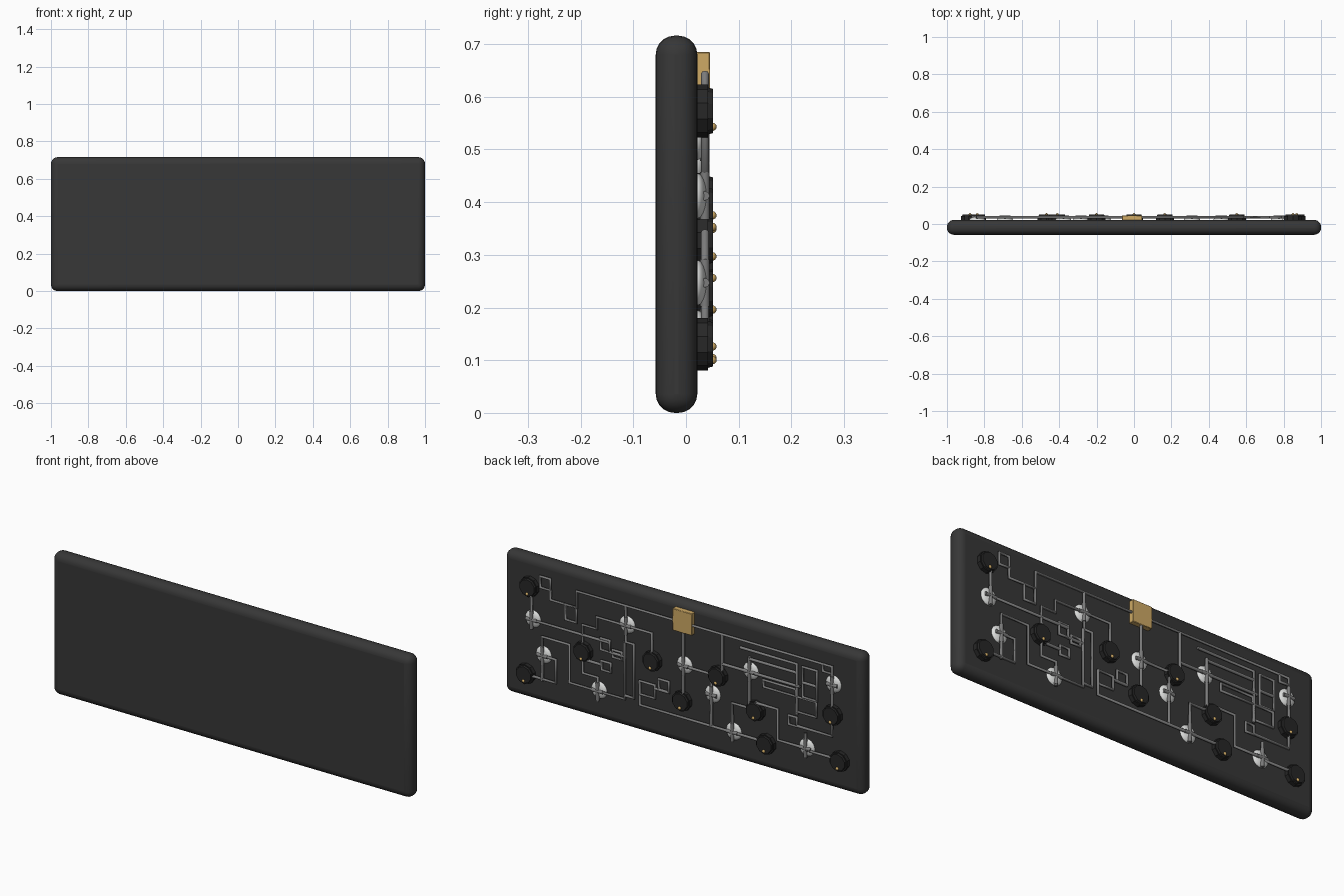
import bpy
import math
from mathutils import Vector

default_cube = bpy.data.objects.get("Cube")
if default_cube:
    bpy.data.objects.remove(default_cube, do_unlink=True)

BACK = 0.021        # rear face of the panel
TUBE_Y = 0.036      # depth of the tube centre lines


def make_material(name, colour):
    material = bpy.data.materials.new(name)
    material.use_nodes = True
    material.diffuse_color = (*colour, 1)
    shader = material.node_tree.nodes["Principled BSDF"]
    shader.inputs["Base Color"].default_value = (*colour, 1)
    return material


charcoal = make_material("charcoal", (0.038, 0.038, 0.038))
black = make_material("black", (0.02, 0.02, 0.02))
steel = make_material("steel grey", (0.2, 0.2, 0.2))
white = make_material("off white", (0.72, 0.73, 0.72))
brass = make_material("brass", (0.62, 0.4, 0.13))


def finish(name, material, smooth=True):
    part = bpy.context.object
    part.name = name
    part.data.materials.append(material)
    if smooth:
        bpy.ops.object.shade_smooth_by_angle(angle=math.radians(35))
    return part


def box(name, material, location, size, bevel, segments):
    bpy.ops.mesh.primitive_cube_add(size=1, location=location)
    part = bpy.context.object
    part.scale = size
    bpy.ops.object.transform_apply(location=False, rotation=False, scale=True)
    modifier = part.modifiers.new("rounding", "BEVEL")
    modifier.width = bevel
    modifier.segments = segments
    return finish(name, material)


def knob(x, z):
    # Faceted body with a chamfered face and a small pointer dot near its lower edge
    bpy.ops.mesh.primitive_cylinder_add(vertices=10, radius=0.05, depth=0.03,
                                        location=(x, BACK + 0.015, z),
                                        rotation=(-math.pi / 2, 0, 0))
    body = finish("knob", black, smooth=False)
    for vertex in body.data.vertices:
        if vertex.co.z > 0:
            vertex.co.x *= 0.84
            vertex.co.y *= 0.84
    bpy.ops.mesh.primitive_cylinder_add(vertices=10, radius=0.05, depth=0.021,
                                        location=(x, BACK + 0.0105, z),
                                        rotation=(-math.pi / 2, 0, 0))
    finish("knob_skirt", black, smooth=False)
    bpy.ops.mesh.primitive_uv_sphere_add(segments=12, ring_count=8, radius=0.008,
                                         location=(x, BACK + 0.029, z - 0.03))
    finish("knob_pointer", brass)


def lens(x, z):
    # Shallow round dome lying on the panel
    bpy.ops.mesh.primitive_uv_sphere_add(segments=24, ring_count=12, radius=0.043,
                                         location=(x, BACK, z))
    dome = bpy.context.object
    dome.scale.y = 0.42
    finish("lens", white)


def tube(name, points, closed=False, radius=0.0075):
    curve = bpy.data.curves.new(name, "CURVE")
    curve.dimensions = "3D"
    curve.bevel_depth = radius
    curve.bevel_resolution = 2
    curve.use_fill_caps = True
    spline = curve.splines.new("POLY")
    spline.points.add(len(points) - 1)
    for point, (x, z) in zip(spline.points, points):
        point.co = (x, TUBE_Y, z, 1)
    spline.use_cyclic_u = closed
    curve.materials.append(steel)
    part = bpy.data.objects.new(name, curve)
    bpy.context.collection.objects.link(part)


def route(x, z, *turns):
    # Turns alternate between a new x and a new z
    points = [(x, z)]
    for index, value in enumerate(turns):
        if index % 2 == 0:
            x = value
        else:
            z = value
        if (x, z) != points[-1]:
            points.append((x, z))
    tube("tube_route", points)


def loop(left, right, low, high):
    tube("tube_loop", [(left, low), (right, low), (right, high), (left, high)], True)


# Rounded panel and the brass block on its rear
box("panel", charcoal, (0, -0.018, 0.358), (2, 0.079, 0.716), 0.036, 5)
box("brass_block", brass, (-0.01, 0.032, 0.63), (0.107, 0.028, 0.11), 0.002, 1)

# Knobs
for spot in [(0.85, 0.573), (0.87, 0.13), (0.55, 0.327), (0.165, 0.383), (-0.2, 0.405),
             (0, 0.226), (-0.41, 0.286), (-0.468, 0.134), (-0.838, 0.379), (-0.877, 0.156)]:
    knob(*spot)

# Lenses, each crossed by a thicker clamp bar
for x, z in [(0.835, 0.412), (0.775, 0.247), (0.31, 0.523), (0.467, 0.152), (-0.01, 0.406),
             (-0.166, 0.301), (-0.378, 0.474), (-0.283, 0.145), (-0.69, 0.173), (-0.838, 0.531)]:
    lens(x, z)
    tube("clamp_bar", [(x, z - 0.045), (x, z + 0.045)], radius=0.009)
    tube("clamp_arm", [(x - 0.03, z), (x + 0.03, z)], radius=0.009)

# Main line along the top
route(0.73, 0.59, 0.73, 0.54, 0.583, 0.623, -0.838, 0.38)

# Routes on the left half
route(0.835, 0.57, 0.835, 0.412, 0.4)
route(0.775, 0.12, 0.775, 0.343, 0.624, 0.152, 0.316, 0.44)
route(0.775, 0.247, 0.7, 0.13, 0.87)
route(0.31, 0.623, 0.31, 0.44, 0.265, 0.17, 0.316)
route(0.165, 0.385, 0.165, 0.523, 0.472, 0.463, 0.55, 0.22, 0.467, 0.1)
route(0.55, 0.29, 0.445)
route(0.4, 0.365, 0.316)

# Routes around the middle
route(-0.01, 0.58, -0.01, 0.23)
route(-0.01, 0.406, -0.166, 0.145)
route(-0.227, 0.623, -0.227, 0.42)
route(0.232, 0.266, 0.232, 0.145, -0.468)
route(0.148, 0.25, 0.07)

# Routes on the right half
route(-0.283, 0.145, -0.283, 0.292, -0.41)
route(-0.227, 0.474, -0.66)
route(-0.378, 0.55, -0.378, 0.29)
route(-0.328, 0.584, -0.642, 0.33)
route(-0.378, 0.54, -0.642)
route(-0.41, 0.328, -0.535, 0.173, -0.69)
route(-0.69, 0.25, -0.69, 0.165, -0.877)
route(-0.642, 0.273, -0.838, 0.38)
route(-0.675, 0.5, -0.754)

# Closed loops, given as left, right, low, high
for sides in [(0.73, 0.786, 0.588, 0.644), (0.585, 0.646, 0.464, 0.54),
              (0.4, 0.45, 0.365, 0.423), (0.333, 0.383, 0.345, 0.382),
              (0.394, 0.445, 0.265, 0.31), (0.148, 0.232, 0.2, 0.266),
              (0.07, 0.125, 0.25, 0.304), (-0.838, -0.787, 0.587, 0.623),
              (-0.636, -0.457, 0.42, 0.455), (-0.754, -0.675, 0.427, 0.579),
              (-0.75, -0.642, 0.345, 0.42), (-0.642, -0.597, 0.27, 0.315)]:
    loop(*sides)
